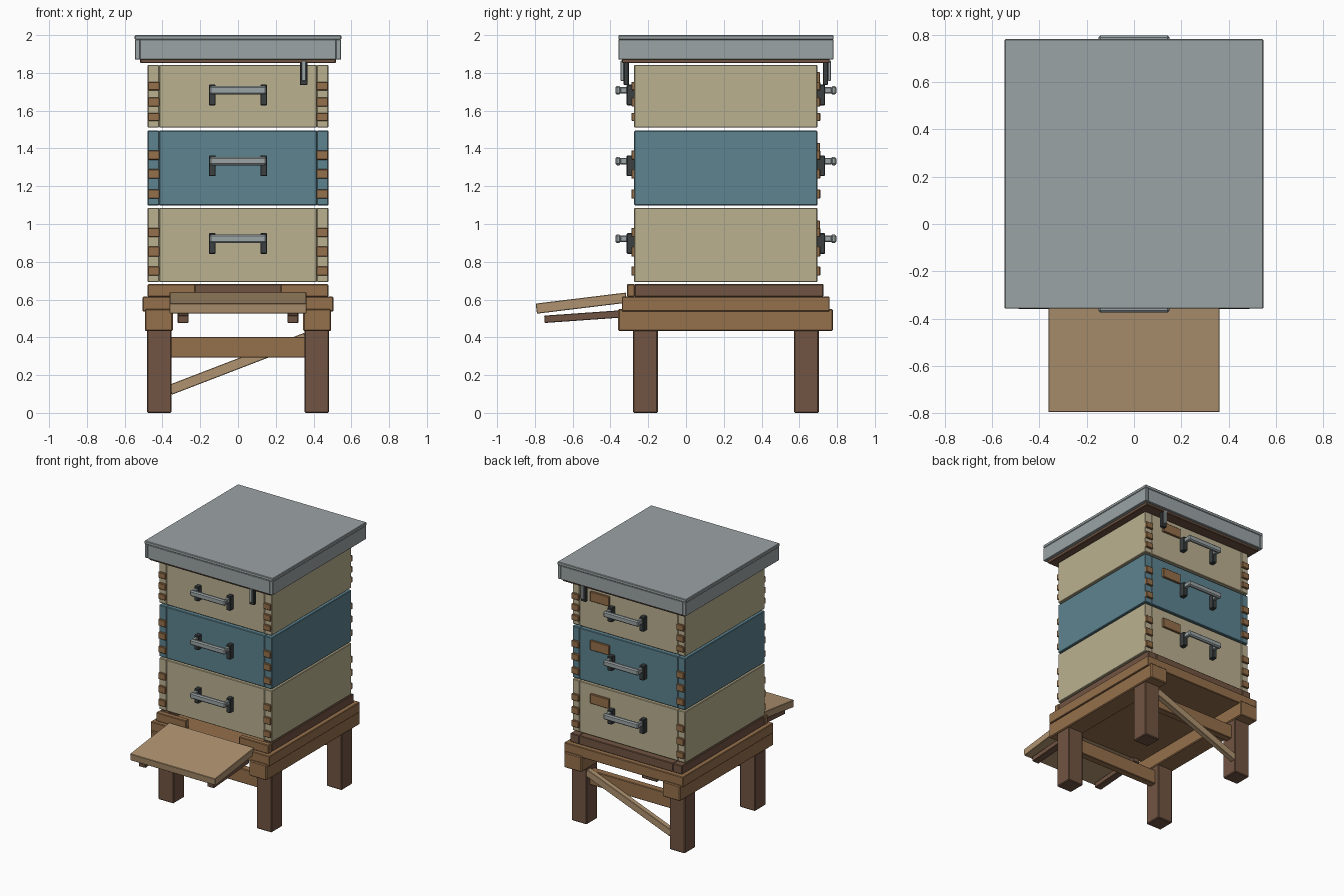
import bpy
from math import atan

if "Cube" in bpy.data.objects:
    bpy.data.objects.remove(bpy.data.objects["Cube"])

CY = 0.211  # middle of the stack in y (the landing board pushes it backwards)


def material(name, rgb):
    m = bpy.data.materials.new(name)
    m.diffuse_color = (*rgb, 1)
    m.use_nodes = True
    m.node_tree.nodes["Principled BSDF"].inputs["Base Color"].default_value = m.diffuse_color
    return m


CREAM = material("cream_paint", (0.50, 0.44, 0.28))
TEAL = material("teal_paint", (0.11, 0.23, 0.28))
WOOD = material("wood", (0.30, 0.16, 0.07))
DARK = material("dark_wood", (0.165, 0.09, 0.055))
TAN = material("pale_wood", (0.43, 0.29, 0.16))
METAL = material("sheet_metal", (0.33, 0.37, 0.38))
IRON = material("dark_iron", (0.043, 0.05, 0.052))


def box(name, x, y, z, mat, bevel=0.004, rot=(0, 0, 0)):
    """Box from (min, max) ranges, optionally turned about its centre."""
    r = [sorted(v) for v in (x, y, z)]
    bpy.ops.mesh.primitive_cube_add(size=1, location=[(a + b) / 2 for a, b in r])
    o = bpy.context.object
    o.name = name
    size = [b - a for a, b in r]
    for v in o.data.vertices:
        v.co = [c * s for c, s in zip(v.co, size)]
    o.rotation_euler = rot
    o.data.materials.append(mat)
    if bevel:
        b = o.modifiers.new("edge", "BEVEL")
        b.width = bevel
        b.segments = 1
    return o


def ends(d0, d1):
    """The same depth range, measured from CY, at the front and at the back."""
    return (("front", (CY - d0, CY - d1)), ("back", (CY + d0, CY + d1)))


SIDES = (("left", -1), ("right", 1))

# Stand: legs, long side rails, cross rails and diagonal back brace
for s, k in SIDES:
    for e, y in ends(0.36, 0.492):
        box(f"{e}_{s}_leg", (k * 0.352, k * 0.482), y, (0, 0.45), DARK, 0.006)
    box(f"{s}_stand_rail", (k * 0.345, k * 0.493), (CY - 0.57, CY + 0.567), (0.433, 0.55), WOOD, 0.006)
for e, y in ends(0.395, 0.45):
    box(f"{e}_cross_rail", (-0.36, 0.36), y, (0.292, 0.403), WOOD)
box("diagonal_brace", (-0.385, 0.385), (0.66, 0.70), (0.233, 0.287), TAN, 0.003, (0, -atan(0.385), 0))

# Floor deck and the rim with its entrance gap
box("floor_deck", (-0.505, 0.505), (-0.34, 0.76), (0.537, 0.615), WOOD)
for s, k in SIDES:
    box(f"{s}_floor_rim", (k * 0.40, k * 0.475), (-0.272, 0.727), (0.615, 0.682), DARK)
    box(f"{s}_entrance_block", (k * 0.226, k * 0.478), (-0.312, -0.272), (0.615, 0.682), WOOD)
box("back_floor_rim", (-0.40, 0.40), (0.65, 0.727), (0.615, 0.682), DARK)

# Sloping landing board on two struts
box("landing_board", (-0.362, 0.362), (-0.794, -0.314), (0.554, 0.608), TAN, 0.003, (atan(0.122), 0, 0))
for s, k in SIDES:
    box(f"{s}_landing_strut", (k * 0.263, k * 0.319), (-0.75, -0.32), (0.491, 0.53), DARK, 0.003, (atan(0.07), 0, 0))

# Stacked hive boxes: name, z range, paint, handle height, joint block ranges
LEVELS = (
    ("lower", 0.692, 1.086, CREAM, 0.922, ((0.727, 0.775), (0.828, 0.88), (0.93, 0.98))),
    ("middle", 1.098, 1.494, TEAL, 1.333, ((1.135, 1.183), (1.24, 1.29), (1.34, 1.39))),
    ("upper", 1.510, 1.842, CREAM, 1.708, ((1.546, 1.588), (1.623, 1.67), (1.708, 1.753))),
)
for lv, z0, z1, paint, hz, joints in LEVELS:
    for s, k in SIDES:
        box(f"{lv}_{s}_board", (k * 0.418, k * 0.479), (CY - 0.485, CY + 0.484), (z0, z1), paint)
    for e, y in ends(0.425, 0.484):
        box(f"{lv}_{e}_board", (-0.418, 0.418), y, (z0, z1), paint)
    # Corner joint blocks
    for e, y in ends(0.46, 0.5):
        for s, k in SIDES:
            for i, z in enumerate(joints):
                box(f"{lv}_{e}_{s}_joint_{i + 1}", (k * 0.416, k * 0.477), y, z, WOOD, 0.003)
    # Handles: bar, two posts, two mounting pads
    for e, y in ends(0.556, 0.585):
        box(f"{lv}_{e}_handle_bar", (-0.15, 0.15), y, (hz - 0.022, hz + 0.022), METAL, 0.008)
    for s, k in SIDES:
        for e, y in ends(0.52, 0.56):
            box(f"{lv}_{e}_{s}_handle_post", (k * 0.121, k * 0.147), y, (hz - 0.017, hz + 0.017), METAL, 0.004)
        for e, y in ends(0.48, 0.525):
            box(f"{lv}_{e}_{s}_handle_pad", (k * 0.118, k * 0.154), y, (hz - 0.08, hz + 0.03), IRON)
    # Small plate on the back
    box(f"{lv}_back_plate", (0.16, 0.32), (0.69, 0.71), (hz + 0.022, hz + 0.096), WOOD, 0.003)

# Inner cover and metal roof tray
box("inner_cover", (-0.518, 0.518), (CY - 0.55, CY + 0.55), (1.852, 1.89), DARK)
box("roof_top", (-0.547, 0.547), (-0.358, 0.781), (1.975, 2.0), METAL)
for s, k in SIDES:
    box(f"{s}_roof_skirt", (k * 0.519, k * 0.545), (-0.357, 0.78), (1.87, 1.976), METAL, 0.003)
for e, y in ends(0.545, 0.568):
    box(f"{e}_roof_skirt", (-0.52, 0.52), y, (1.87, 1.976), METAL, 0.003)

# Roof latches on front and back
for e, y in ends(0.513, 0.541):
    box(f"{e}_latch_base", (0.327, 0.368), y, (1.735, 1.865), IRON)
for e, y in ends(0.54, 0.557):
    box(f"{e}_latch_tongue", (0.336, 0.36), y, (1.758, 1.865), METAL, 0.003)
